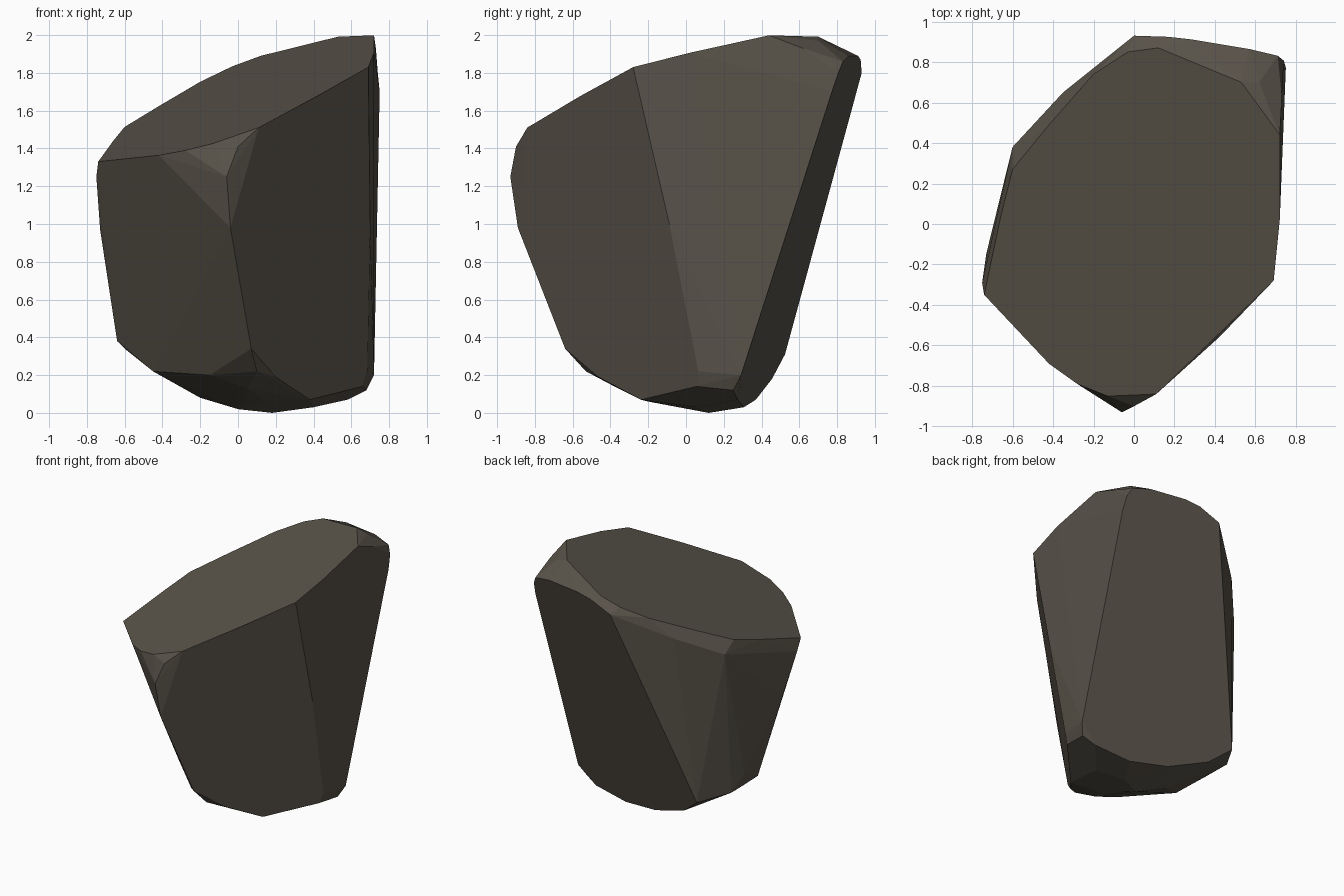
import bpy, bmesh, math


# Broad cleavage planes of the boulder
def top_z(x, y):
    return min(2.0, 1.658 + 0.339 * x + 0.22 * y)


def back_y(x, z):
    return 0.347 - 0.167 * x + 0.324 * z


def front_right_y(x, z):
    return -0.643 + 1.104 * x - 0.218 * z


def front_left_y(x, z):
    return -(0.7 * x + 0.298 + 0.33 * z) / 0.72


# Rim of the sloping top face (x, y)
top_rim = [(-0.74, -0.35), (-0.42, -0.69), (-0.28, -0.79), (-0.13, -0.85),
           (0.11, -0.84), (0.42, -0.56), (0.69, -0.28), (0.72, 0.02), (0.72, 0.44),
           (0.53, 0.70), (0.27, 0.81), (0.12, 0.87), (-0.03, 0.85),
           (-0.20, 0.74), (-0.42, 0.49), (-0.60, 0.27), (-0.66, 0.03)]
# Points on the back face (x, z)
back_rim = [(0.75, 1.70), (0.74, 1.80), (0.71, 1.86), (0.57, 1.89), (0.29, 1.89),
            (0.17, 1.87), (0.0, 1.80), (-0.46, 0.31), (-0.30, 0.18),
            (0.0, 0.07), (0.30, 0.03), (0.58, 0.07), (0.72, 0.20)]
# Points on the front right face (x, z)
front_right_rim = [(0.70, 1.0), (0.69, 0.50), (0.685, 0.22), (0.66, 0.14),
                   (0.38, 0.07), (0.20, 0.19)]
# Points on the front left face (x, z)
front_left_rim = [(-0.73, 0.97), (-0.69, 0.70), (-0.64, 0.38),
                  (-0.45, 0.22), (-0.15, 0.20)]
# Front ridge, left corner, rear top chip and rounded underside
loose = [(-0.06, -0.93, 1.25), (0.0, -0.90, 1.41), (-0.04, -0.89, 0.98),
         (0.07, -0.64, 0.34), (0.10, -0.53, 0.22),
         (-0.75, -0.29, 1.25), (-0.60, 0.38, 1.44), (-0.35, 0.65, 1.60),
         (-0.60, 0.30, 0.34), (-0.64, 0.20, 0.46),
         (0.62, 0.70, 1.97), (0.73, 0.62, 1.93),
         (0.18, 0.12, 0.0), (0.0, 0.02, 0.02), (0.40, 0.06, 0.03),
         (0.15, -0.20, 0.06), (-0.20, 0.12, 0.08), (0.05, -0.36, 0.13),
         (0.68, 0.25, 0.12)]

points = [(x, y, top_z(x, y)) for x, y in top_rim]
points += [(x, back_y(x, z), z) for x, z in back_rim]
points += [(x, front_right_y(x, z), z) for x, z in front_right_rim]
points += [(x, front_left_y(x, z), z) for x, z in front_left_rim]
points += loose

# Wrap the points in a faceted hull and merge nearly flat triangles
bm = bmesh.new()
for p in points:
    bm.verts.new(p)
hull = bmesh.ops.convex_hull(bm, input=bm.verts)
unused = [v for v in bm.verts if not v.link_faces]
bmesh.ops.delete(bm, geom=unused, context='VERTS')
bmesh.ops.dissolve_limit(bm, angle_limit=math.radians(2.5), verts=bm.verts, edges=bm.edges)
bmesh.ops.recalc_face_normals(bm, faces=bm.faces)
mesh = bpy.data.meshes.new("boulder")
bm.to_mesh(mesh)
bm.free()

boulder = bpy.data.objects.new("boulder", mesh)
bpy.context.collection.objects.link(boulder)

# Dark brown-grey stone
stone = bpy.data.materials.new("dark_stone")
stone.diffuse_color = (0.098, 0.085, 0.066, 1.0)
mesh.materials.append(stone)
